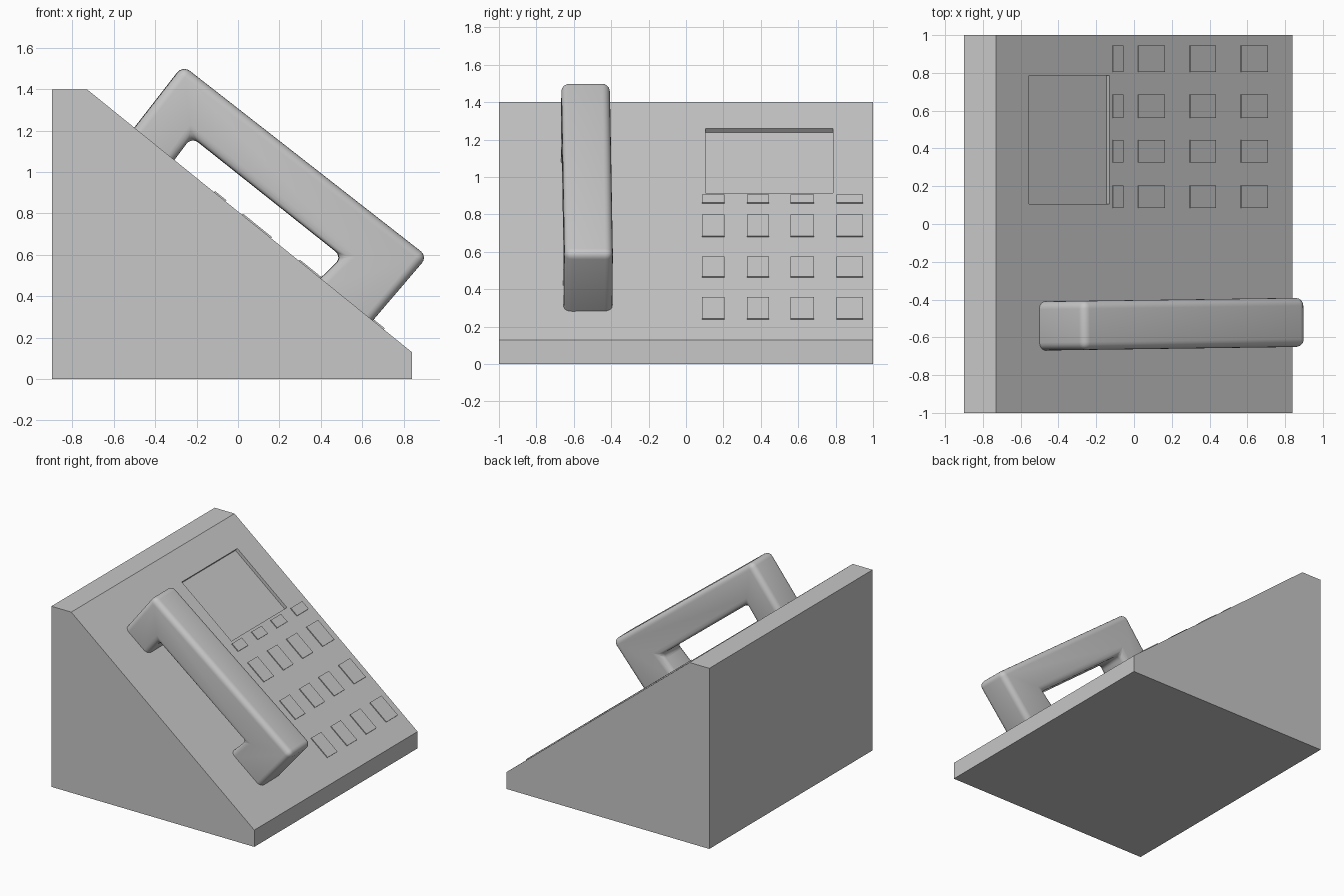
import bpy, bmesh, math

default = bpy.data.objects.get("Cube")
if default:
    bpy.data.objects.remove(default, do_unlink=True)

GREY = (0.57, 0.57, 0.57, 1)
grey = bpy.data.materials.new("plain grey")
grey.use_nodes = True
grey.diffuse_color = GREY
grey.node_tree.nodes["Principled BSDF"].inputs["Base Color"].default_value = GREY

# Sloping front panel: upper and lower edge in x and z
TOP, LOW = (-0.73, 1.40), (0.84, 0.13)
SLOPE = math.atan2(TOP[1] - LOW[1], LOW[0] - TOP[0])


def add_object(name, bm):
    bmesh.ops.recalc_face_normals(bm, faces=bm.faces)
    mesh = bpy.data.meshes.new(name)
    bm.to_mesh(mesh)
    bm.free()
    mesh.materials.append(grey)
    obj = bpy.data.objects.new(name, mesh)
    bpy.context.collection.objects.link(obj)
    return obj


def extrude_profile(name, points, half_width):
    """Solid from an x-z outline, extruded along y."""
    bm = bmesh.new()
    face = bm.faces.new([bm.verts.new((x, -half_width, z)) for x, z in points])
    out = bmesh.ops.extrude_face_region(bm, geom=[face])["geom"]
    verts = [v for v in out if isinstance(v, bmesh.types.BMVert)]
    bmesh.ops.translate(bm, verts=verts, vec=(0, 2 * half_width, 0))
    return add_object(name, bm)


def panel_box(name, x_range, y_range, bottom, top):
    """Box lying on the sloping panel, between two heights along its normal."""
    x, y = sum(x_range) / 2, sum(y_range) / 2
    bm = bmesh.new()
    bmesh.ops.create_cube(bm, size=1)
    size = ((x_range[1] - x_range[0]) / math.cos(SLOPE),
            y_range[1] - y_range[0], top - bottom)
    bmesh.ops.scale(bm, verts=bm.verts, vec=size)
    bmesh.ops.translate(bm, verts=bm.verts, vec=(0, 0, (top + bottom) / 2))
    obj = add_object(name, bm)
    obj.location = (x, y, TOP[1] - (x - TOP[0]) * math.tan(SLOPE))
    obj.rotation_euler.y = SLOPE
    return obj


def activate(obj):
    bpy.ops.object.select_all(action="DESELECT")
    obj.select_set(True)
    bpy.context.view_layer.objects.active = obj


# Wedge-shaped body
body = extrude_profile("body", [(-0.9, 0), (LOW[0], 0), LOW, TOP, (-0.9, TOP[1])], 1)

# Sunken screen
cutter = panel_box("screen_cutter", (-0.555, -0.13), (0.105, 0.785), -0.025, 0.1)
cutter.hide_render = True
cut = body.modifiers.new("screen recess", "BOOLEAN")
cut.operation = "DIFFERENCE"
cut.solver = "EXACT"
cut.object = cutter
activate(body)
bpy.ops.object.modifier_apply(modifier=cut.name)
bpy.data.objects.remove(cutter, do_unlink=True)

# Keypad: a row of thin keys below the screen, then three full rows
rows = [(-0.115, -0.06), (0.02, 0.16), (0.295, 0.43), (0.565, 0.705)]
columns = [(0.085, 0.205), (0.325, 0.445), (0.56, 0.685), (0.805, 0.945)]
for r, row in enumerate(rows, 1):
    for c, column in enumerate(columns, 1):
        panel_box(f"key_{r}_{c}", row, column, -0.015, 0.007)

# Handset with rounded edges, its two feet sunk into the panel
handset = extrude_profile("handset", [
    (-0.54, 1.164), (-0.267, 1.515), (0.915, 0.592), (0.61, 0.235),
    (0.35, 0.44), (0.505, 0.59), (-0.225, 1.17), (-0.345, 1.01)], 0.13)
handset.location.y = -0.533
handset.rotation_euler.z = 0.014
bevel = handset.modifiers.new("rounded edges", "BEVEL")
bevel.width = 0.042
bevel.segments = 5
bevel.limit_method = "ANGLE"
activate(handset)
bpy.ops.object.modifier_apply(modifier=bevel.name)
bpy.ops.object.shade_smooth_by_angle(angle=math.radians(40))
